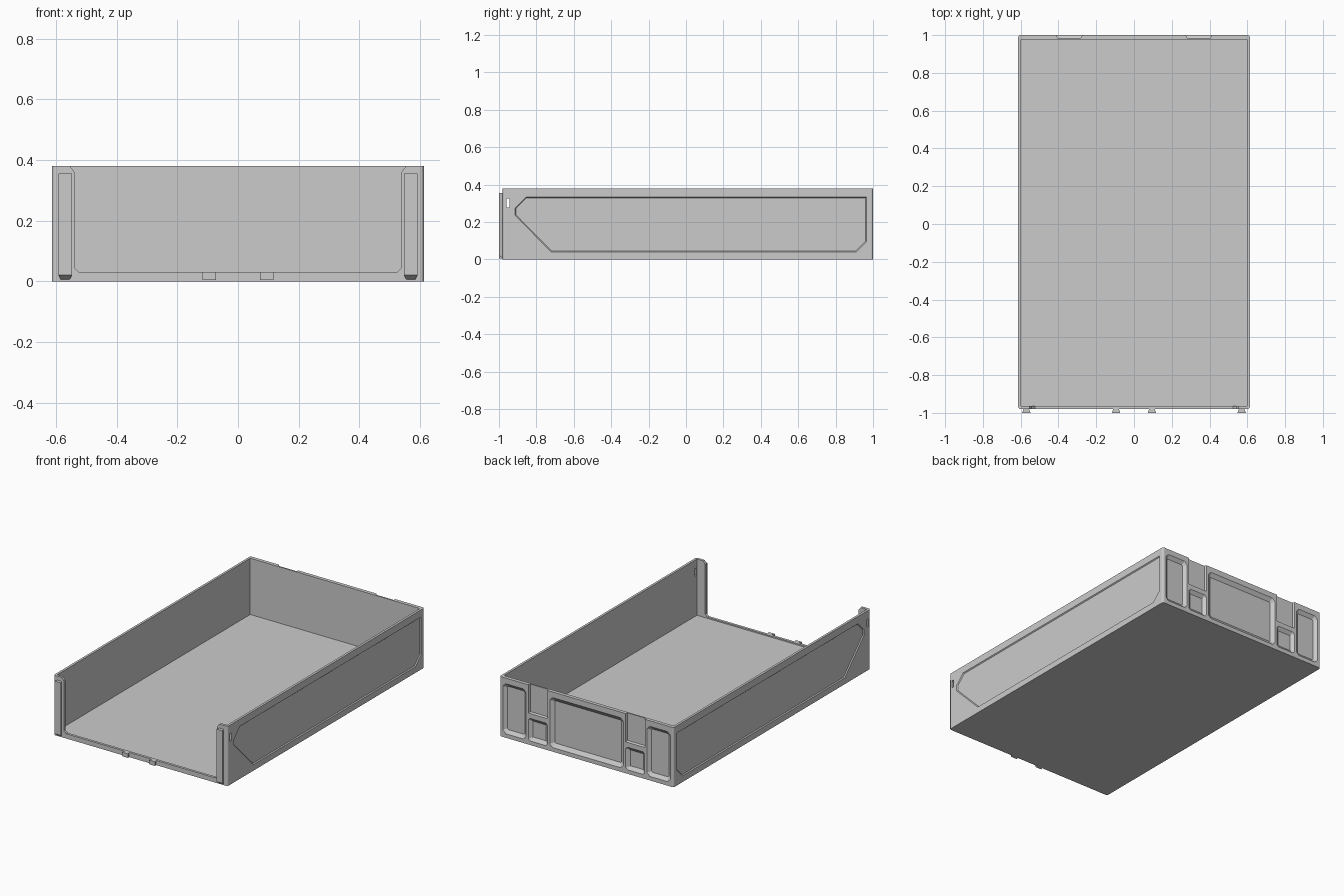
import bpy, bmesh, math
from mathutils import Vector

if "Cube" in bpy.data.objects:
    bpy.data.objects.remove(bpy.data.objects["Cube"])

HX, Y0, Y1, H = 0.613, -0.98, 1.0, 0.38


def inset(pts, k):
    """Shrink a convex polygon by moving every edge inward by k."""
    n = len(pts)
    area = sum(pts[i][0] * pts[(i + 1) % n][1] - pts[(i + 1) % n][0] * pts[i][1] for i in range(n))
    sign = 1 if area > 0 else -1
    out = []
    for i in range(n):
        p = Vector(pts[i])
        d1 = (p - Vector(pts[i - 1])).normalized()
        d2 = (Vector(pts[(i + 1) % n]) - p).normalized()
        n1, n2 = Vector((-d1.y, d1.x)) * sign, Vector((-d2.y, d2.x)) * sign
        out.append(tuple(p + (n1 + n2) * (k / (1 + n1.dot(n2)))))
    return out


def prism(name, pts, axis, d0, d1, k=0.0):
    """Extrude a profile along an axis from d0 to d1, tapering its far end by k."""
    place = {'x': lambda a, b, d: (d, a, b),
             'y': lambda a, b, d: (a, d, b),
             'z': lambda a, b, d: (a, b, d)}[axis]
    bm = bmesh.new()
    near = [bm.verts.new(place(a, b, d0)) for a, b in pts]
    far = [bm.verts.new(place(a, b, d1)) for a, b in (inset(pts, k) if k else pts)]
    bm.faces.new(near[::-1])
    bm.faces.new(far)
    for i in range(len(pts)):
        j = (i + 1) % len(pts)
        bm.faces.new((near[i], near[j], far[j], far[i]))
    bm.normal_update()
    if bm.calc_volume(signed=True) < 0:
        bmesh.ops.reverse_faces(bm, faces=bm.faces[:])
    me = bpy.data.meshes.new(name)
    bm.to_mesh(me)
    bm.free()
    ob = bpy.data.objects.new(name, me)
    bpy.context.collection.objects.link(ob)
    return ob


def rect(a0, a1, b0, b1, c=0.0):
    """Rectangle profile, optionally with cut corners."""
    if not c:
        return [(a0, b0), (a1, b0), (a1, b1), (a0, b1)]
    return [(a0 + c, b0), (a1 - c, b0), (a1, b0 + c), (a1, b1 - c),
            (a1 - c, b1), (a0 + c, b1), (a0, b1 - c), (a0, b0 + c)]


def cut(target, cutter):
    """Subtract the cutter, trying a second solver if the first one fails."""
    cutter.hide_render = True
    for solver in ('MANIFOLD', 'EXACT'):
        mod = target.modifiers.new("cut", 'BOOLEAN')
        mod.operation, mod.solver, mod.object = 'DIFFERENCE', solver, cutter
        bpy.context.view_layer.update()
        evaluated = target.evaluated_get(bpy.context.evaluated_depsgraph_get())
        result = bpy.data.meshes.new_from_object(evaluated)
        target.modifiers.remove(mod)
        if len(result.vertices) > len(target.data.vertices):
            target.data = result
            break
    bpy.data.objects.remove(cutter)


# tray body with rounded vertical corners
R = 0.012
outline = []
for cx, cy, start in ((HX - R, Y1 - R, 0), (-HX + R, Y1 - R, 90),
                      (-HX + R, Y0 + R, 180), (HX - R, Y0 + R, 270)):
    for step in range(4):
        t = math.radians(start + step * 30)
        outline.append((cx + R * math.cos(t), cy + R * math.sin(t)))
tray = prism("tray_body", outline, 'z', 0, H)

# inner cavity and open front
cut(tray, prism("cavity", rect(-0.598, 0.598, -0.964, 0.977), 'z', 0.022, 0.5))
opening = [(-0.525, 0.03), (0.525, 0.03), (0.54, 0.045), (0.54, 0.36), (0.575, 0.41),
           (-0.575, 0.41), (-0.54, 0.36), (-0.54, 0.045)]
cut(tray, prism("front_opening", opening, 'y', -1.05, -0.95))

# through slot near the front of both side walls
cut(tray, prism("side_slot", rect(-0.96, -0.943, 0.277, 0.325), 'x', -0.7, 0.7))

# side wall recesses
side = [(-0.855, 0.335), (-0.915, 0.275), (-0.915, 0.235), (-0.72, 0.038),
        (0.91, 0.038), (0.967, 0.095), (0.967, 0.335)]
for s in (1, -1):
    cut(tray, prism("side_recess", side, 'x', s * (HX + 0.001), s * (HX - 0.006), 0.006))

# back wall pockets with sloped sides
B0, B1 = Y1 + 0.0005, 0.983
cut(tray, prism("centre_pocket", rect(-0.26, 0.26, 0.025, 0.345, 0.02), 'y', B0, B1, 0.025))
for s in (1, -1):
    cut(tray, prism("outer_pocket", rect(*sorted((s * 0.425, s * 0.59)), 0.025, 0.345, 0.02),
                    'y', B0, B1, 0.022))
    cut(tray, prism("small_pocket", rect(*sorted((s * 0.275, s * 0.41)), 0.025, 0.17, 0.012),
                    'y', B0, B1, 0.022))
    # channel open at the top that receives a rail
    cut(tray, prism("rail_channel", rect(*sorted((s * 0.275, s * 0.41)), 0.2, 0.45),
                    'y', B0, 0.986, 0.005))


def dovetail(cx):
    return [(cx - 0.014, Y0 + 0.002), (cx - 0.022, -1.0), (cx + 0.022, -1.0), (cx + 0.014, Y0 + 0.002)]


# dovetail rails and small clips on the front
for s, label in ((1, "right"), (-1, "left")):
    rail = prism("front_rail_" + label, dovetail(s * 0.57), 'z', 0.005, 0.355)
    for v in rail.data.vertices:
        if v.co.z < 0.1 and v.co.y < -0.99:
            v.co.z = 0.02
    prism("front_clip_" + label, dovetail(s * 0.095), 'z', 0.004, 0.03)
